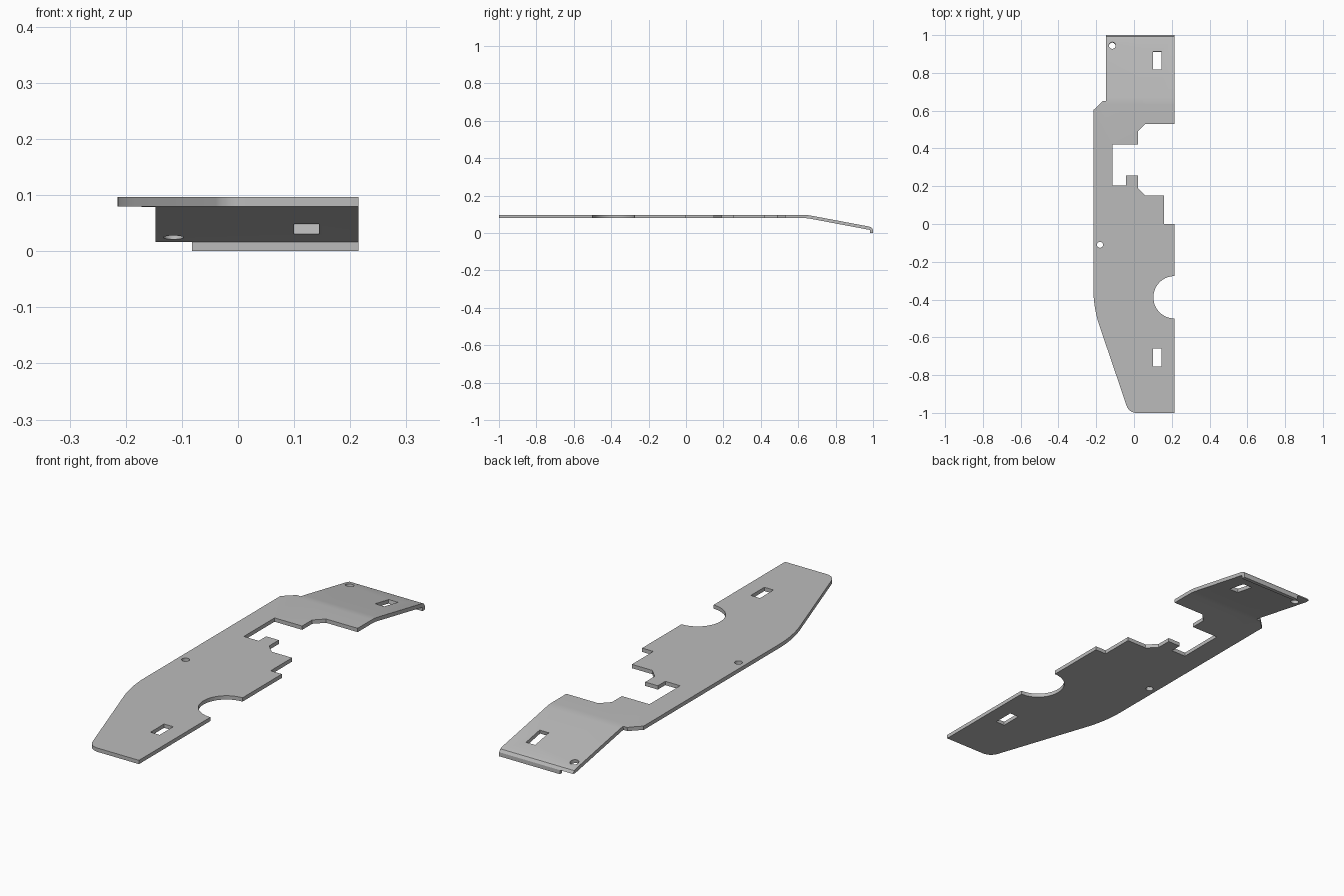
import bpy, bmesh
from math import sin, cos, radians
from mathutils import Vector

cube = bpy.data.objects.get("Cube")
if cube:
    bpy.data.objects.remove(cube, do_unlink=True)

metal = bpy.data.materials.new("plain_grey")
metal.use_nodes = True
grey = (0.5, 0.5, 0.5, 1)
metal.diffuse_color = grey
metal.node_tree.nodes["Principled BSDF"].inputs["Base Color"].default_value = grey


def arc(cx, cy, r, start, end, n):
    angles = [radians(start + (end - start) * i / n) for i in range(n + 1)]
    return [(cx + r * cos(a), cy + r * sin(a)) for a in angles]


def circle(cx, cy, r):
    return arc(cx, cy, r, 0, 360, 24)[:-1]


def slot(cx, cy, w=0.045, h=0.095):
    return [(cx + sx * w / 2, cy + sy * h / 2)
            for sx, sy in ((-1, -1), (1, -1), (1, 1), (-1, 1))]


LEFT, RIGHT = -0.215, 0.215

# Unfolded outline, counter-clockwise from the rear left corner
outline = [(-0.147, 1.0), (-0.147, 0.65), (-0.167, 0.65), (LEFT, 0.603)]
outline += arc(LEFT + 0.6, -0.345, 0.6, 180, 198.5, 10)      # sweeping side
outline += arc(0.013, -0.945, 0.055, 198.5, 270, 8)          # front corner
outline += [(RIGHT, -1)]
outline += arc(RIGHT, -0.388, 0.1125, 270, 90, 28)           # round notch
outline += [(RIGHT, 0), (0.16, 0), (0.16, 0.15), (0.06, 0.15), (0.02, 0.19),
            (0.02, 0.257), (-0.042, 0.257), (-0.042, 0.205), (-0.115, 0.205),
            (-0.115, 0.42), (0.02, 0.42), (0.02, 0.49), (0.06, 0.53),
            (RIGHT, 0.53), (RIGHT, 1.02), (-0.082, 1.02), (-0.082, 1.0)]

holes = [slot(0.122, 0.865), slot(0.122, -0.707),
         circle(-0.115, 0.945, 0.018), circle(-0.18, -0.11, 0.016)]

# Fold profile: flat position, then top (y, z) and underside (y, z)
fold = [(-1.0, -1.0, 0.097, -1.0, 0.08),
        (0.63, 0.63, 0.097, 0.63, 0.08),
        (0.65, 0.65, 0.096, 0.648, 0.079),
        (0.67, 0.67, 0.093, 0.667, 0.0763),
        (0.978, 0.978, 0.035, 0.975, 0.0183),
        (0.99, 0.992, 0.03, 0.981, 0.017),
        (1.0, 1.0, 0.018, 0.983, 0.0165),
        (1.02, 1.0, 0.0, 0.983, 0.0)]


def folded(co, under):
    k = 3 if under else 1
    for a, b in zip(fold, fold[1:]):
        if co.y <= b[0] + 1e-5:
            break
    t = (co.y - a[0]) / (b[0] - a[0])
    return Vector((co.x, a[k] + t * (b[k] - a[k]),
                   a[k + 1] + t * (b[k + 1] - a[k + 1])))


# Flat sheet with holes, cut along every fold line
flat = bmesh.new()
edges = []
for loop in [outline] + holes:
    vs = [flat.verts.new((x, y, 0)) for x, y in loop]
    edges += [flat.edges.new((v, vs[i - 1])) for i, v in enumerate(vs)]
bmesh.ops.triangle_fill(flat, use_beauty=True, edges=edges, normal=(0, 0, 1))
for row in fold[1:-1]:
    bmesh.ops.bisect_plane(flat, geom=flat.verts[:] + flat.edges[:] + flat.faces[:],
                           dist=1e-6, plane_co=(0, row[0], 0), plane_no=(0, 1, 0))
flat.verts.index_update()

# Fold the sheet into a top skin and underside, joined by the rim
bm = bmesh.new()
top = [bm.verts.new(folded(v.co, False)) for v in flat.verts]
under = [bm.verts.new(folded(v.co, True)) for v in flat.verts]
for f in flat.faces:
    ids = [v.index for v in f.verts]
    bm.faces.new([top[i] for i in ids])
    bm.faces.new([under[i] for i in reversed(ids)])
for e in flat.edges:
    if len(e.link_faces) == 1:
        i, j = (v.index for v in e.verts)
        bm.faces.new((top[i], top[j], under[j], under[i]))
bmesh.ops.recalc_face_normals(bm, faces=bm.faces[:])

mesh = bpy.data.meshes.new("bent_plate")
bm.to_mesh(mesh)
bm.free()
flat.free()
mesh.materials.append(metal)
plate = bpy.data.objects.new("bent_plate", mesh)
bpy.context.collection.objects.link(plate)
bpy.ops.object.select_all(action='DESELECT')
plate.select_set(True)
bpy.context.view_layer.objects.active = plate
bpy.ops.object.shade_smooth_by_angle(angle=radians(30))
